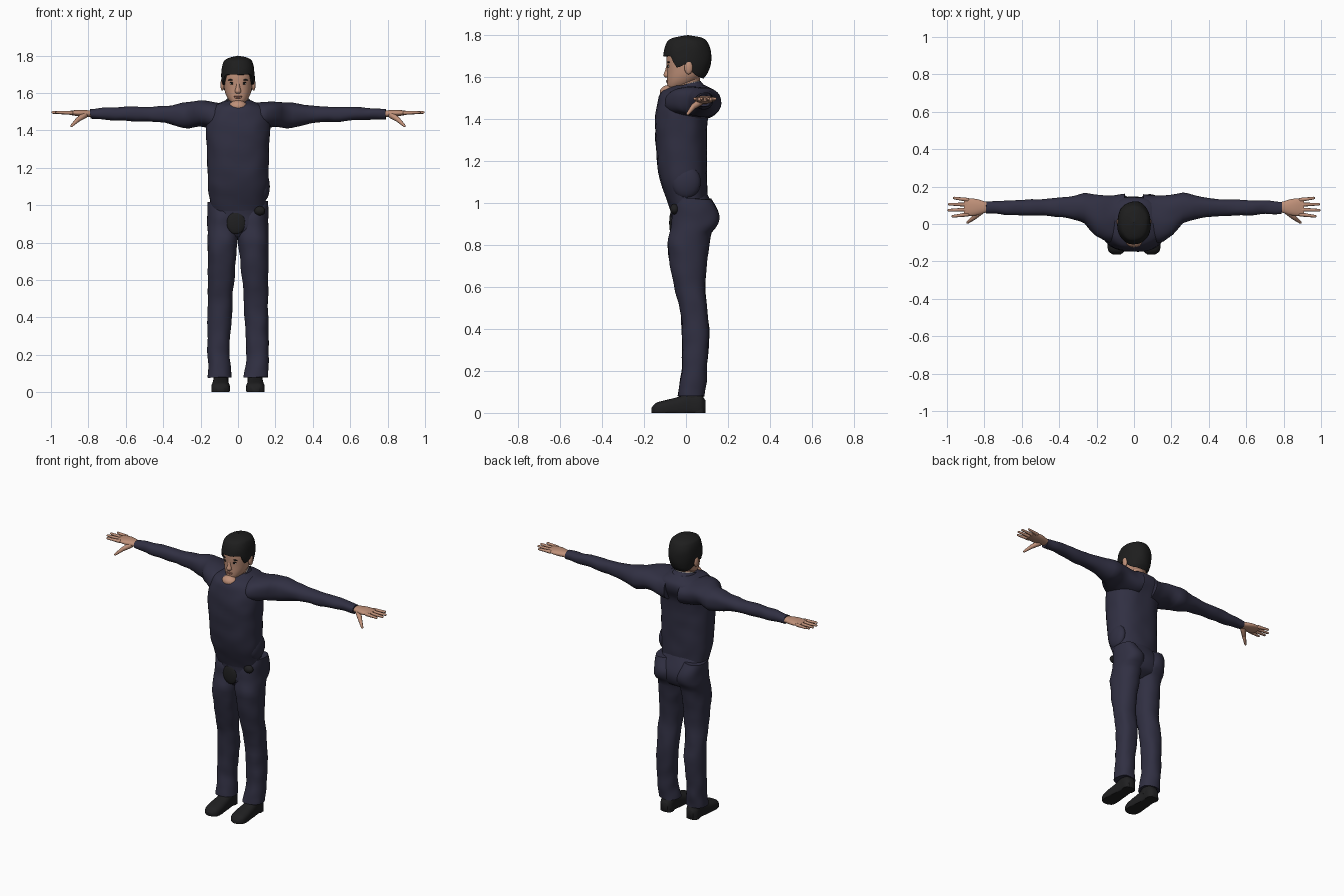
import bpy, bmesh, math
from mathutils import Vector, noise

if "Cube" in bpy.data.objects:
    bpy.data.objects.remove(bpy.data.objects["Cube"])


def material(name, colour):
    mat = bpy.data.materials.new(name)
    mat.use_nodes = True
    mat.diffuse_color = (*colour, 1)
    shader = mat.node_tree.nodes["Principled BSDF"]
    shader.inputs["Base Color"].default_value = mat.diffuse_color
    shader.inputs["Roughness"].default_value = 0.8
    return mat


CLOTH = material("navy cloth", (.03, .029, .055))
HAIR = material("black hair", (.013, .013, .013))
LEATHER = material("dark leather", (.014, .014, .015))
SKIN = material("skin", (.52, .28, .19))
LIP = material("lips", (.36, .15, .11))
WHITE = material("white", (.7, .68, .64))
parts = []


def interpolate(keys, station):
    """Smooth curve through keys (station, values...)."""
    i = 0
    while i < len(keys) - 2 and station > keys[i + 1][0]:
        i += 1
    start, end = keys[i], keys[i + 1]
    before, after = keys[max(i - 1, 0)], keys[min(i + 2, len(keys) - 1)]
    span = end[0] - start[0]
    t = min(max((station - start[0]) / span, 0), 1)
    blend = t * t * (3 - 2 * t)
    values = []
    for k in range(1, len(start)):
        slope_in = (end[k] - before[k]) / (end[0] - before[0]) * span
        slope_out = (after[k] - start[k]) / (after[0] - start[0]) * span
        values.append(start[k] + (end[k] - start[k]) * blend
                      + slope_in * t * (1 - t) ** 2 - slope_out * t * t * (1 - t))
    return values


def finish(name, bm, mat):
    bmesh.ops.recalc_face_normals(bm, faces=bm.faces)
    mesh = bpy.data.meshes.new(name)
    bm.to_mesh(mesh)
    bm.free()
    mesh.materials.append(mat)
    part = bpy.data.objects.new(name, mesh)
    bpy.context.collection.objects.link(part)
    parts.append(part)
    return part


def loft(name, axis, keys, mat, centre=lambda half: 0, side=1, power=.9, folds=0,
         rings=36, segments=40, start=None, keep=None, warp=None, caps=True):
    """Skin over rounded sections (station, half width, low edge, high edge)."""
    bm = bmesh.new()
    rows = []
    for ring in range(rings + 1):
        t = (1 - math.cos(math.pi * ring / rings)) / 2
        row = []
        for j in range(segments):
            angle = math.tau * (j + .5) / segments
            c, s = math.cos(angle), math.sin(angle)
            first = start(s) if start else keys[0][0]
            station = first + (keys[-1][0] - first) * t
            half, low, high = interpolate(keys, station)
            u = centre(half) + half * math.copysign(abs(c) ** power, c)
            v = (low + high + (high - low) * math.copysign(abs(s) ** power, s)) / 2
            point = {"x": (station, u, v), "y": (u, station, v), "z": (u, v, station)}[axis]
            point = Vector(point)
            point.x *= side
            point += folds * noise.noise_vector(point * 13)
            row.append(bm.verts.new(warp(point) if warp else point))
        rows.append(row)
    for lower, upper in zip(rows, rows[1:]):
        for j in range(segments):
            k = (j + 1) % segments
            bm.faces.new((lower[j], lower[k], upper[k], upper[j]))
    if caps:
        bm.faces.new(rows[0])
        bm.faces.new(rows[-1])
    if keep:
        unwanted = [f for f in bm.faces if not keep(f.calc_center_median())]
        bmesh.ops.delete(bm, geom=unwanted, context="FACES")
    return finish(name, bm, mat)


def ball(name, location, size, mat):
    bm = bmesh.new()
    bmesh.ops.create_uvsphere(bm, u_segments=20, v_segments=12, radius=1)
    bmesh.ops.scale(bm, vec=size, verts=bm.verts)
    bmesh.ops.translate(bm, vec=location, verts=bm.verts)
    return finish(name, bm, mat)


def rod(name, base, tip, base_radius, tip_radius, mat, side):
    """Tapered rod with rounded ends."""
    bm = bmesh.new()
    for point, radius in ((base, base_radius), (tip, tip_radius)):
        made = bmesh.ops.create_icosphere(bm, subdivisions=2, radius=radius)
        place = Vector((point[0] * side, point[1], point[2]))
        bmesh.ops.translate(bm, vec=place, verts=made["verts"])
    hull = bmesh.ops.convex_hull(bm, input=bm.verts)
    loose = {e for e in hull["geom_interior"] if isinstance(e, bmesh.types.BMVert)}
    bmesh.ops.delete(bm, geom=list(loose), context="VERTS")
    return finish(name, bm, mat)


def thicken(part, thickness):
    modifier = part.modifiers.new("thickness", "SOLIDIFY")
    modifier.thickness, modifier.offset = thickness, -1


# Shirt body and hips
loft("shirt", "z", [
    (.97, .14, -.075, .1), (1.1, .16, -.12, .1), (1.2, .163, -.14, .1),
    (1.4, .17, -.147, .105), (1.48, .165, -.135, .14), (1.53, .135, -.115, .135),
    (1.56, .07, -.06, .09)], CLOTH, power=.82, folds=.005)
ball("shirt_side_fold", (.135, 0, 1.1), (.035, .07, .08), CLOTH)
loft("trouser_seat", "z", [
    (.83, .08, -.04, .07), (.87, .15, -.07, .13), (.95, .155, -.07, .145),
    (1.06, .13, -.09, .09)], CLOTH, folds=.003)
ball("fly_patch", (-.01, -.066, .905), (.05, .014, .06), LEATHER)
ball("belt_patch", (.115, -.054, .97), (.03, .022, .025), LEATHER)


# Neck, open throat and collar
def tilt(point):
    return point + Vector((0, 0, (point.y - .06) * .22))


loft("neck", "z", [(1.47, .06, -.07, .065), (1.54, .052, -.06, .06), (1.63, .054, -.05, .075)],
     SKIN, rings=12)
ball("throat", (0, -.083, 1.527), (.05, .042, .034), SKIN)
inner_collar = loft("inner_collar", "z", [(1.53, .06, -.08, .066), (1.58, .056, -.07, .066)],
                    WHITE, rings=6, warp=tilt, caps=False, keep=lambda p: p.y > 0)
collar = loft("collar", "z", [
    (1.525, .105, -.135, .11), (1.55, .085, -.115, .09), (1.578, .062, -.09, .07)],
    CLOTH, rings=10, warp=tilt, caps=False, keep=lambda p: p.y > 0 or abs(p.x) > .028)
thicken(inner_collar, .003)
thicken(collar, .008)

# Head and hair
loft("head", "z", [
    (1.537, .018, -.075, -.035), (1.55, .038, -.087, 0), (1.58, .06, -.09, .05),
    (1.62, .073, -.09, .085), (1.7, .08, -.093, .105), (1.75, .07, -.08, .095),
    (1.785, .02, -.02, .04)], SKIN)
hairline = [(-1, 1.7), (-.65, 1.695), (-.4, 1.645), (0, 1.66), (.3, 1.615), (1, 1.59)]
hair = loft("hair", "z", [
    (1.58, .062, -.08, .078), (1.62, .08, -.1, .105), (1.7, .089, -.11, .12),
    (1.77, .074, -.088, .1), (1.79, .045, -.05, .07), (1.8, .001, .009, .011)],
    HAIR, folds=.004, start=lambda facing: interpolate(hairline, facing)[0], caps=False)
thicken(hair, .014)

# Nose and mouth
loft("nose", "z", [(1.597, .011, -.098, -.07), (1.607, .017, -.107, -.07),
                   (1.63, .011, -.1, -.07), (1.665, .008, -.09, -.07)], SKIN, rings=12)
ball("upper_lip", (0, -.088, 1.581), (.022, .007, .004), LIP)
ball("lower_lip", (0, -.087, 1.574), (.018, .007, .004), LIP)

for side, label in ((1, "left_"), (-1, "right_")):
    # Ears and eyes
    ball(label + "ear", (side * .083, .012, 1.645), (.011, .02, .033), SKIN)
    ball(label + "eye", (side * .031, -.082, 1.65), (.013, .005, .005), WHITE)
    ball(label + "iris", (side * .031, -.085, 1.65), (.007, .004, .005), HAIR)
    ball(label + "lash", (side * .031, -.084, 1.656), (.016, .005, .002), HAIR)
    ball(label + "brow", (side * .034, -.083, 1.67), (.021, .006, .004), HAIR)

    # Sleeve, wider and further forward towards the chest
    loft(label + "sleeve", "x", [
        (.05, .1, 1.4, 1.54), (.12, .125, 1.4, 1.55), (.2, .11, 1.42, 1.557),
        (.27, .08, 1.41, 1.55), (.4, .05, 1.44, 1.53), (.6, .04, 1.45, 1.525),
        (.79, .033, 1.46, 1.515)], CLOTH, side=side, folds=.006,
        centre=lambda half: min(.088, .2 - 1.4 * half))

    # Hand with fanned fingers
    loft(label + "palm", "x", [(.77, .022, 1.47, 1.505), (.85, .045, 1.475, 1.51),
                               (.91, .045, 1.485, 1.503)],
         SKIN, centre=lambda half: .09, side=side, rings=14)
    for i, finger in enumerate(("index", "middle", "ring", "little")):
        spread = (i - 1.5) * .026
        reach = .992 - .012 * (i - 1.4) ** 2
        rod(label + finger + "_finger", (.89, .09 + spread, 1.494),
            (reach, .09 + spread * 1.25, 1.496), .011, .007, SKIN, side)
    rod(label + "thumb_base", (.82, .068, 1.482), (.855, .035, 1.458), .018, .013, SKIN, side)
    rod(label + "thumb", (.855, .035, 1.458), (.89, .008, 1.424), .013, .007, SKIN, side)

    # Trouser leg, straight along its outer seam
    loft(label + "trouser_leg", "z", [
        (.08, .065, -.04, .09), (.2, .058, -.02, .1), (.4, .064, -.02, .11),
        (.5, .066, -.03, .1), (.6, .07, -.055, .09), (.8, .08, -.09, .11),
        (.865, .082, -.078, .125), (.89, .082, -.07, .15), (.95, .08, -.065, .155),
        (1.02, .06, -.04, .12)], CLOTH, side=side, folds=.006, rings=48,
        centre=lambda half: .162 - half)

    # Sock and shoe with a flat sole
    loft(label + "sock", "z", [(.04, .04, -.02, .08), (.12, .04, -.02, .08)], LEATHER,
         centre=lambda half: .09, side=side, rings=4)
    loft(label + "shoe", "y", [
        (-.164, .02, 0, .025), (-.145, .043, -.02, .046), (-.1, .05, -.02, .06),
        (-.04, .046, -.02, .075), (.02, .041, -.02, .095), (.07, .04, -.02, .09),
        (.092, .023, 0, .06)], LEATHER, centre=lambda half: .093, side=side, power=.75,
        warp=lambda p: Vector((p.x, p.y, max(p.z, 0))))
    loft(label + "shoe_heel", "z", [(0, .04, .03, .09), (.02, .04, .03, .09)], LEATHER,
         centre=lambda half: .093, side=side, power=.7, rings=3)

# Smooth shading with sharp edges kept
bpy.ops.object.select_all(action="DESELECT")
for part in parts:
    part.select_set(True)
bpy.context.view_layer.objects.active = parts[0]
bpy.ops.object.shade_smooth_by_angle(angle=math.radians(50))
